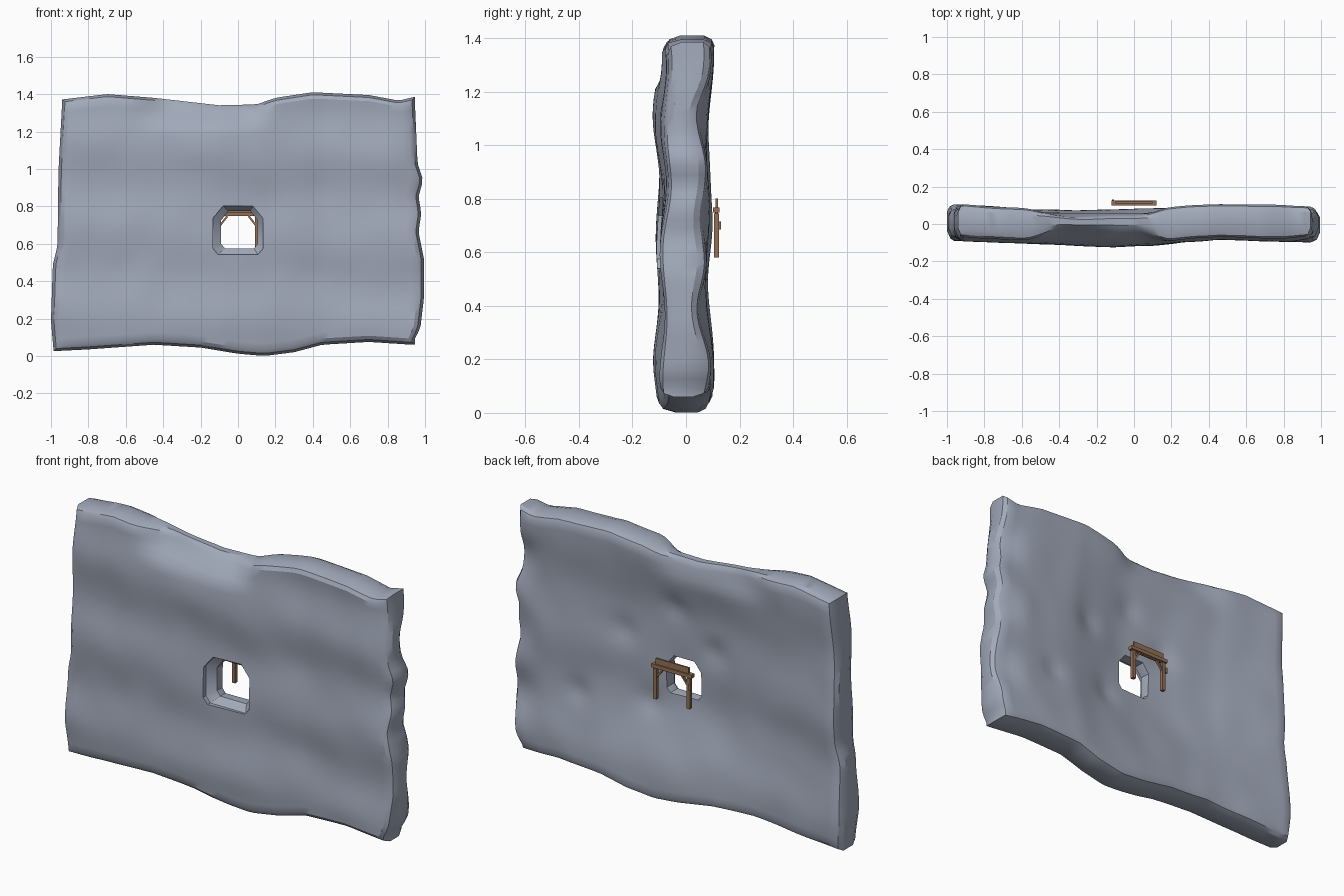
import bpy, bmesh, math
from mathutils import Vector, noise

cube = bpy.data.objects.get("Cube")
if cube:
    bpy.data.objects.remove(cube, do_unlink=True)


def material(name, rgb):
    m = bpy.data.materials.new(name)
    m.use_nodes = True
    m.diffuse_color = (*rgb, 1)
    bsdf = next(n for n in m.node_tree.nodes if n.type == 'BSDF_PRINCIPLED')
    bsdf.inputs["Base Color"].default_value = (*rgb, 1)
    bsdf.inputs["Roughness"].default_value = 0.9
    return m


ROCK = material("grey rock", (0.36, 0.40, 0.49))
WOOD = material("brown wood", (0.29, 0.16, 0.09))


def finish(bm, name, mat):
    bmesh.ops.recalc_face_normals(bm, faces=bm.faces[:])
    mesh = bpy.data.meshes.new(name)
    bm.to_mesh(mesh)
    bm.free()
    mesh.materials.append(mat)
    ob = bpy.data.objects.new(name, mesh)
    bpy.context.collection.objects.link(ob)
    return ob


# Uneven outline of the slab: (position along edge, height or width)
TOP = [(-.95, 1.37), (-.7, 1.4), (-.45, 1.38), (-.1, 1.34), (.1, 1.345),
       (.2, 1.38), (.4, 1.41), (.7, 1.395), (.86, 1.365), (.94, 1.385)]
BOTTOM = [(-1, .025), (-.8, .035), (-.45, .06), (-.2, .045), (0, .012),
          (.14, 0), (.3, .02), (.45, .06), (.7, .075), (.93, .06)]
LEFT = [(.03, -.985), (.2, -1), (.5, -.99), (.6, -.965), (1, -.96), (1.37, -.94)]
RIGHT = [(.07, .945), (.13, .975), (.3, .995), (.5, .995), (.65, .965), (.75, .98),
         (.84, .965), (.93, .99), (1.02, .96), (1.37, .945)]
# Bulge of the two faces along the width
FRONT = [(-.95, -.08), (-.5, -.1), (-.1, -.113), (.1, -.108), (.3, -.088),
         (.45, -.073), (.7, -.082), (.95, -.09)]
BACK = [(-.95, .097), (-.7, .085), (-.5, .076), (-.2, .08), (.1, .087),
        (.45, .106), (.7, .097), (.95, .088)]


def along(points, t):
    if t <= points[0][0]:
        return points[0][1]
    for (a, va), (b, vb) in zip(points, points[1:]):
        if t <= b:
            return va + (vb - va) * (t - a) / (b - a)
    return points[-1][1]


def lerp(a, b, t):
    return a + (b - a) * t


def smooth(a, b, t):
    t = min(max((t - a) / (b - a), 0), 1)
    return t * t * (3 - 2 * t)


def bell(x, z, cx, cz, sx, sz):
    return math.exp(-((x - cx) / sx) ** 2 - ((z - cz) / sz) ** 2)


def outline(u, v):
    z = lerp(.04, 1.38, v)
    x = lerp(along(LEFT, z), along(RIGHT, z), u)
    return x, lerp(along(BOTTOM, x), along(TOP, x), v)


# Rippled front and hollowed back, thinning to a ridge along part of the top
DENTS = [(.05, 1.05), (.34, .86), (.6, .47), (-.18, .86), (.2, .5)]


def rough(x, z, side):
    return .006 * noise.noise(Vector((x * 5, side * 7, z * 5)))


def ridge(x, z):
    return smooth(-.6, -.35, x) * (1 - smooth(.02, .2, x)) * smooth(1.2, 1.36, z)


def front_y(x, z):
    ripple = math.cos(math.tau * (z - .2 + .05 * x) / .45)
    y = along(FRONT, x) - .009 * ripple
    y += .02 * bell(x, z, .05, .68, .22, .2) + .08 * ridge(x, z)
    y += .02 * smooth(.8, .97, x) * smooth(.6, .9, z)
    return y + rough(x, z, -1)


def back_y(x, z):
    y = along(BACK, x) + .009 * math.cos(math.tau * (z - .18) / .58)
    height = .48 if z > .7 else .42
    y -= .088 * bell(x, z, 0, .7, .58, height) + .035 * ridge(x, z)
    y -= sum(.016 * bell(x, z, dx, dz, .065, .065) for dx, dz in DENTS)
    scallop = .5 - .5 * math.cos(math.tau * (z - .93) / .38)
    y -= .035 * scallop * smooth(.78, .97, x) * (1 - smooth(1.15, 1.3, z))
    return y + rough(x, z, 1)


# Rock slab: two sheets joined by a rounded rim
NX, NZ = 54, 40
bm = bmesh.new()
border = ([(i, 0) for i in range(NX)] + [(NX, j) for j in range(NZ)]
          + [(i, NZ) for i in range(NX, 0, -1)] + [(0, j) for j in range(NZ, 0, -1)])
on_border = set(border)


def layer_y(x, z, depth):
    return lerp(front_y(x, z), back_y(x, z), depth)


def sheet(depth, border_depth):
    grid = {}
    for i in range(NX + 1):
        for j in range(NZ + 1):
            u = min(max(i / NX, .008), .992)
            v = min(max(j / NZ, .01), .99)
            x, z = outline(u, v)
            d = border_depth if (i, j) in on_border else depth
            grid[i, j] = bm.verts.new((x, layer_y(x, z, d), z))
    for i in range(NX):
        for j in range(NZ):
            bm.faces.new([grid[i, j], grid[i + 1, j], grid[i + 1, j + 1], grid[i, j + 1]])
    return [grid[k] for k in border]


def rim(depth):
    ring = []
    for i, j in border:
        x, z = outline(i / NX, j / NZ)
        wobble = .1 * noise.noise(Vector((x * 4, depth * 9, z * 4)))
        ring.append(bm.verts.new((x, layer_y(x, z, depth + wobble), z)))
    return ring


def bridge(bm, rings):
    for a, b in zip(rings, rings[1:]):
        for k in range(len(a)):
            n = (k + 1) % len(a)
            bm.faces.new([a[k], a[n], b[n], b[k]])


bridge(bm, [sheet(0, .07), rim(.3), rim(.78), sheet(1, .95)])
slab = finish(bm, "rock_wall", ROCK)

# Tunnel cutter: chamfered opening, flared at both ends
ARCH = [(-1, -.75), (-.8, -1), (.8, -1), (1, -.75), (1, .5), (.6, 1), (-.6, 1), (-1, .5)]
bm = bmesh.new()
rings = []
for y, left, right, low, high in [(-.25, -.133, .133, .542, .802),
                                  (-.085, -.133, .133, .542, .802),
                                  (-.05, -.09, .105, .575, .775),
                                  (-.02, -.09, .105, .575, .775),
                                  (.25, -.14, .14, .53, .81)]:
    rings.append([bm.verts.new((lerp(left, right, (px + 1) / 2), y,
                                lerp(low, high, (pz + 1) / 2))) for px, pz in ARCH])
bridge(bm, rings)
bm.faces.new(rings[0])
bm.faces.new(rings[-1])
cutter = finish(bm, "tunnel_cutter", ROCK)
cutter.hide_render = True

cut = slab.modifiers.new("tunnel", 'BOOLEAN')
cut.object = cutter
cut.operation = 'DIFFERENCE'
cut.solver = 'EXACT'
bpy.ops.object.select_all(action='DESELECT')
bpy.context.view_layer.objects.active = slab
slab.select_set(True)
bpy.ops.object.modifier_apply(modifier=cut.name)
bpy.data.objects.remove(cutter, do_unlink=True)
bpy.ops.object.shade_smooth_by_angle(angle=math.radians(30))


# Timber portal standing clear of the tunnel
def timber(name, centre, size, tilt=0):
    bm = bmesh.new()
    bmesh.ops.create_cube(bm, size=1)
    bmesh.ops.scale(bm, vec=size, verts=bm.verts[:])
    ob = finish(bm, name, WOOD)
    ob.location = centre
    ob.rotation_euler.y = tilt
    return ob


for side, label in ((-1, "right"), (1, "left")):
    timber(label + "_post", (side * .1, .114, .662), (.019, .02, .165))
    timber(label + "_brace", (side * .077, .114, .722), (.01, .012, .066),
           -side * math.radians(38))
timber("cross_beam", (0, .113, .758), (.24, .026, .02))
timber("top_plank", (0, .115, .784), (.2, .009, .032))
timber("post_peg", (-.112, .123, .7), (.012, .014, .03))
